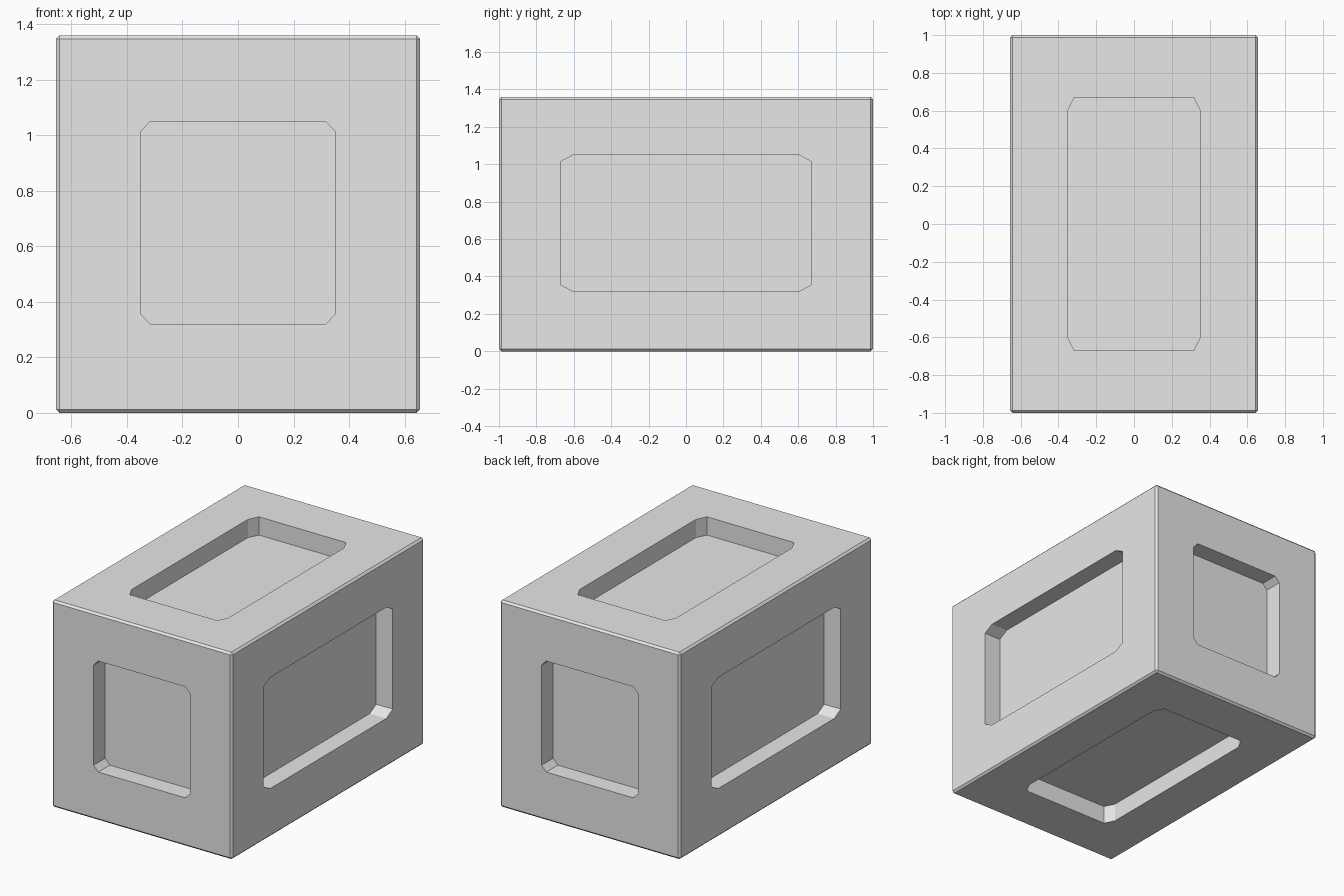
import bpy, bmesh
from mathutils import Vector

if "Cube" in bpy.data.objects:
    bpy.data.objects.remove(bpy.data.objects["Cube"])

HX, HY, H = 0.656, 1.0, 1.36        # half width, half length, height
DEPTH = 0.12                        # panel recess depth
EDGE = 0.013                        # chamfer of the outer edges
HALF = Vector((HX, HY, H / 2))
MID = Vector((0, 0, H / 2 + 0.005))
PANEL = (0.35, 0.67, 0.365)         # recess half sizes along x, y, z
CORNER = (0.034, 0.067, 0.036)      # recess corner cuts along x, y, z

grey = bpy.data.materials.new("light_grey")
grey.diffuse_color = (0.8, 0.8, 0.8, 1)
grey.use_nodes = True
grey.node_tree.nodes["Principled BSDF"].inputs["Base Color"].default_value = grey.diffuse_color


def make_object(name, bm):
    bmesh.ops.recalc_face_normals(bm, faces=bm.faces)
    mesh = bpy.data.meshes.new(name)
    bm.to_mesh(mesh)
    bm.free()
    mesh.materials.append(grey)
    obj = bpy.data.objects.new(name, mesh)
    bpy.context.collection.objects.link(obj)
    return obj


def panel_cutter(axis, side):
    """Corner-cut prism that sinks one panel into the given side."""
    a, b = [i for i in range(3) if i != axis]
    pa, pb, ca, cb = PANEL[a], PANEL[b], CORNER[a], CORNER[b]
    outline = [(pa, pb - cb), (pa - ca, pb), (ca - pa, pb), (-pa, pb - cb),
               (-pa, cb - pb), (ca - pa, -pb), (pa - ca, -pb), (pa, cb - pb)]
    bm = bmesh.new()
    verts = []
    for u, v in outline:
        p = MID.copy()
        p[a] += u
        p[b] += v
        p[axis] = (H / 2 if axis == 2 else 0) + side * (HALF[axis] - DEPTH)
        verts.append(bm.verts.new(p))
    face = bm.faces.new(verts)
    ext = bmesh.ops.extrude_face_region(bm, geom=[face])
    push = Vector((0, 0, 0))
    push[axis] = side * (DEPTH + 0.1)
    bmesh.ops.translate(bm, vec=push,
                        verts=[g for g in ext["geom"] if isinstance(g, bmesh.types.BMVert)])
    cutter = make_object("panel_cutter", bm)
    cutter.hide_render = True
    return cutter


# Block with chamfered outer edges
bm = bmesh.new()
bmesh.ops.create_cube(bm, size=1)
bmesh.ops.scale(bm, vec=HALF * 2, verts=bm.verts)
bmesh.ops.translate(bm, vec=(0, 0, H / 2), verts=bm.verts)
bmesh.ops.bevel(bm, geom=bm.edges[:], offset=EDGE, segments=1, affect='EDGES')
block = make_object("panelled_block", bm)

# One recessed panel on each of the six sides
cutters = [panel_cutter(axis, side) for axis in range(3) for side in (-1, 1)]
for cutter in cutters:
    mod = block.modifiers.new("panel", 'BOOLEAN')
    mod.operation = 'DIFFERENCE'
    mod.solver = 'EXACT'
    mod.object = cutter

# Apply the cuts and remove the helpers
bpy.context.view_layer.objects.active = block
block.select_set(True)
for mod in list(block.modifiers):
    bpy.ops.object.modifier_apply(modifier=mod.name)
for cutter in cutters:
    bpy.data.objects.remove(cutter)
